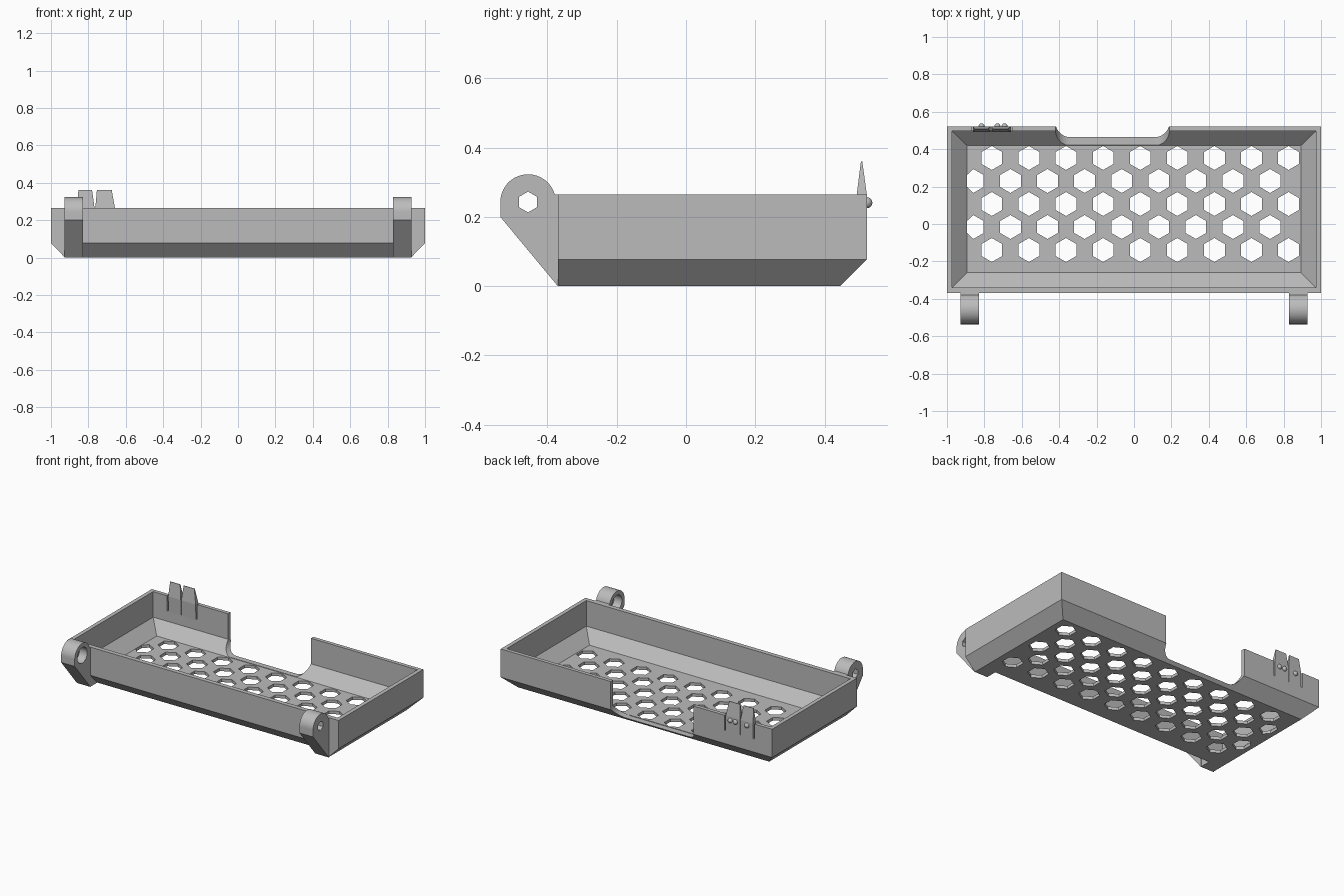
import bpy
import bmesh
from math import cos, sin, pi, radians

if "Cube" in bpy.data.objects:
    bpy.data.objects.remove(bpy.data.objects["Cube"])

grey = bpy.data.materials.new("light grey plastic")
grey.use_nodes = True
colour = (0.5, 0.5, 0.5, 1)
grey.diffuse_color = colour
grey.node_tree.nodes["Principled BSDF"].inputs["Base Color"].default_value = colour


def add_object(name, bm):
    bmesh.ops.recalc_face_normals(bm, faces=bm.faces)
    mesh = bpy.data.meshes.new(name)
    bm.to_mesh(mesh)
    bm.free()
    mesh.materials.append(grey)
    obj = bpy.data.objects.new(name, mesh)
    bpy.context.collection.objects.link(obj)
    return obj


def extrude(bm, points, offset):
    face = bm.faces.new([bm.verts.new(p) for p in points])
    new = bmesh.ops.extrude_face_region(bm, geom=[face])["geom"]
    verts = [g for g in new if isinstance(g, bmesh.types.BMVert)]
    bmesh.ops.translate(bm, verts=verts, vec=offset)


def prism_x(name, profile, x0, x1):
    """Solid from a (y, z) profile running along x."""
    bm = bmesh.new()
    extrude(bm, [(x0, y, z) for y, z in profile], (x1 - x0, 0, 0))
    return add_object(name, bm)


def layers(name, rings):
    """Solid through stacked rectangles given as (x0, x1, y0, y1, z)."""
    bm = bmesh.new()
    loops = [[bm.verts.new(p) for p in ((a, c, z), (b, c, z), (b, d, z), (a, d, z))]
             for a, b, c, d, z in rings]
    bm.faces.new(loops[0])
    bm.faces.new(loops[-1])
    for low, high in zip(loops, loops[1:]):
        for i in range(4):
            j = (i + 1) % 4
            bm.faces.new((low[i], low[j], high[j], high[i]))
    return add_object(name, bm)


def arc(cy, cz, r, start, end, steps):
    angles = [radians(start + (end - start) * i / steps) for i in range(steps + 1)]
    return [(cy + r * cos(a), cz + r * sin(a)) for a in angles]


def cut(target, *cutters):
    bpy.context.view_layer.objects.active = target
    for cutter in cutters:
        mod = target.modifiers.new("cut", "BOOLEAN")
        mod.operation = "DIFFERENCE"
        mod.solver = "EXACT"
        mod.object = cutter
        bpy.ops.object.modifier_apply(modifier=mod.name)
        bpy.data.objects.remove(cutter)


# Tray: chamfered shell with a hollow inside
FRONT, BACK, TOP = -0.37, 0.522, 0.265
tray = layers("tray", [(-0.925, 0.925, FRONT, 0.445, 0),
                       (-1, 1, FRONT, BACK, 0.077),
                       (-1, 1, FRONT, BACK, TOP)])
hollow = layers("hollow_cutter", [(-0.893, 0.893, -0.26, 0.42, 0.02),
                                  (-0.973, 0.973, -0.34, 0.497, 0.095),
                                  (-0.973, 0.973, -0.34, 0.497, 0.4)])
# Front bevel between the hinges
bevel = prism_x("bevel_cutter", [(FRONT - 0.1, 0.077), (FRONT, 0.077), (-0.295, 0),
                                 (-0.295, -0.1), (FRONT - 0.1, -0.1)], -0.83, 0.83)

# Rounded notch in the back wall
bm = bmesh.new()
outline = ([(-0.42, 0.4)] + arc(-0.34, 0.099, 0.08, 180, 270, 10)
           + arc(0.11, 0.099, 0.08, 270, 360, 10) + [(0.19, 0.4)])
extrude(bm, [(x, 0.422, z) for x, z in outline], (0, 0.2, 0))
notch = add_object("notch_cutter", bm)

# Staggered hexagonal floor holes
bm = bmesh.new()
for row in range(5):
    for col in range(9):
        cx = (-0.859 if row % 2 else -0.76) + 0.1983 * col
        cy = 0.353 - 0.123 * row
        hexagon = arc(cx, cy, 0.064, 30, 330, 5)
        extrude(bm, [(max(x, -0.893), y, -0.05) for x, y in hexagon], (0, 0, 0.09))
holes = add_object("hole_cutter", bm)

# Opening in the back wall for the clip
opening = layers("opening_cutter", [(-0.87, -0.65, 0.48, 0.6, 0.165),
                                    (-0.87, -0.65, 0.48, 0.6, 0.4)])
cut(tray, hollow, bevel, notch, holes, opening)

# Hinge ears: small hexagonal hole outside, wide round recess inside
HY, HZ = -0.456, 0.243
ear = arc(HY, HZ, 0.08, 180, 16, 24) + [(FRONT + 0.005, TOP), (FRONT + 0.005, 0),
                                       (FRONT, 0), (HY - 0.08, 0.2)]
for side, name in ((1, "left_hinge"), (-1, "right_hinge")):
    hinge = prism_x(name, ear, side * 0.828, side * 0.928)
    bolt = prism_x("bolt_cutter", arc(HY, HZ, 0.03, 30, 330, 5), side * 0.7, side * 1.1)
    recess = prism_x("recess_cutter", arc(HY, HZ, 0.052, 0, 345, 23),
                     side * 0.7, side * 0.885)
    cut(hinge, bolt, recess)
    bpy.ops.object.select_all(action="DESELECT")
    hinge.select_set(True)
    bpy.context.view_layer.objects.active = hinge
    bpy.ops.object.shade_smooth_by_angle(angle=radians(25))

# Clip tabs tapering above the rim
for name, x0, x1, inset in (("outer_clip_tab", -0.86, -0.767, 0.013),
                            ("inner_clip_tab", -0.763, -0.658, 0.017)):
    layers(name, [(x0, x1, 0.497, BACK, 0.16),
                  (x0, x1, 0.493, BACK, TOP),
                  (x0 + inset / 2, x1 - inset, 0.505, 0.509, 0.36)])

# Round catch bumps on the back of the tabs
for i, x in enumerate((-0.815, -0.73, -0.692)):
    bm = bmesh.new()
    bmesh.ops.create_uvsphere(bm, u_segments=16, v_segments=10, radius=0.016)
    bmesh.ops.translate(bm, verts=bm.verts, vec=(x, BACK, 0.241))
    for face in bm.faces:
        face.smooth = True
    add_object("catch_bump_%d" % (i + 1), bm)
